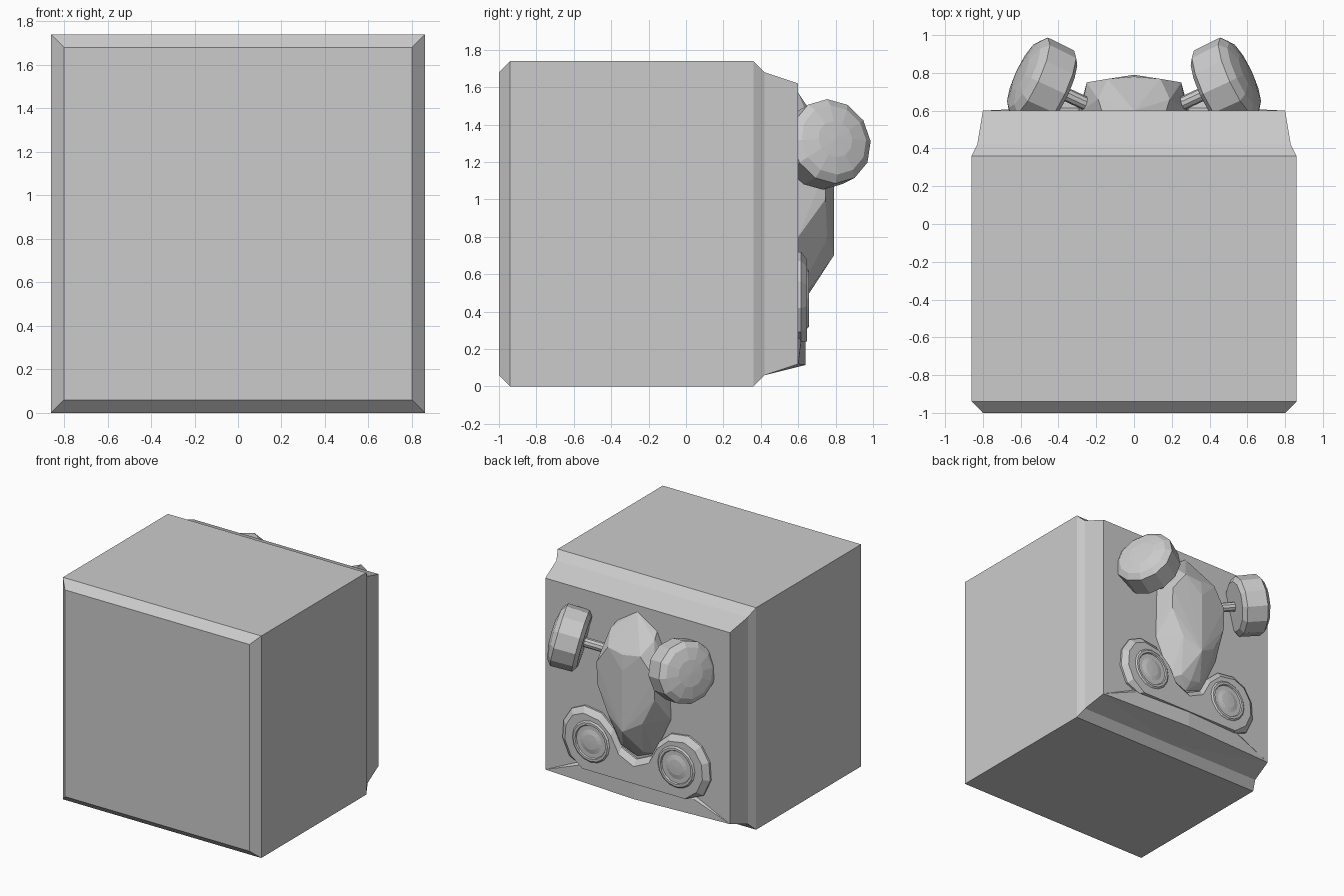
import bpy, bmesh, math
from mathutils import Vector

if "Cube" in bpy.data.objects:
    bpy.data.objects.remove(bpy.data.objects["Cube"])


def finish(name, bm):
    bmesh.ops.recalc_face_normals(bm, faces=bm.faces)
    me = bpy.data.meshes.new(name)
    bm.to_mesh(me)
    bm.free()
    ob = bpy.data.objects.new(name, me)
    bpy.context.collection.objects.link(ob)
    return ob


def loft(name, rings, cap_start=True, cap_end=True):
    """Skin a list of equally sized point rings."""
    bm = bmesh.new()
    vs = [[bm.verts.new(p) for p in r] for r in rings]
    n = len(vs[0])
    for a, b in zip(vs, vs[1:]):
        for i in range(n):
            j = (i + 1) % n
            bm.faces.new((a[i], a[j], b[j], b[i]))
    if cap_start:
        bm.faces.new(vs[0])
    if cap_end:
        bm.faces.new(vs[-1])
    return finish(name, bm)


def hull(name, points):
    """Faceted convex solid, points mirrored over x."""
    bm = bmesh.new()
    for p in {(s * x, y, z) for x, y, z in points for s in (1, -1)}:
        bm.verts.new(p)
    bmesh.ops.remove_doubles(bm, verts=bm.verts, dist=1e-4)
    res = bmesh.ops.convex_hull(bm, input=bm.verts)
    loose = {g for g in res["geom_interior"] + res["geom_unused"] if isinstance(g, bmesh.types.BMVert)}
    bmesh.ops.delete(bm, geom=list(loose), context='VERTS')
    return finish(name, bm)


def lathe(name, origin, axis, profile, sides, turn=0.0):
    """Revolve (radius, height) pairs round an axis."""
    axis = Vector(axis).normalized()
    u = axis.cross(Vector((0, 0, 1))).normalized()
    v = axis.cross(u)
    rings = []
    for r, h in profile:
        rings.append([Vector(origin) + axis * h
                      + (u * math.cos(t) + v * math.sin(t)) * r
                      for t in (2 * math.pi * i / sides + turn for i in range(sides))])
    return loft(name, rings)


# Box body: chamfered front, stepped and tapered back
def rect(y, x, z0, z1):
    return [(-x, y, z0), (x, y, z0), (x, y, z1), (-x, y, z1)]


loft("body", [rect(-1, .80, .06, 1.68), rect(-.94, .86, 0, 1.74), rect(.36, .86, 0, 1.74),
              rect(.42, .83, .06, 1.68), rect(.60, .80, .12, 1.62)])

# Slight bulge along the lower back edge
hull("lower_bulge", [(0, .64, .115), (0, .64, .24), (0, .42, .06), (.8, .60, .12),
                     (.5, .615, .24), (.45, .59, .30)])

# Central faceted ridge
hull("center_ridge", [
    (0, .60, 1.57), (.17, .60, 1.46), (.28, .60, 1.22), (.29, .60, .80), (.15, .60, .50), (0, .60, .44),
    (.19, .66, 1.42), (.14, .768, 1.32), (0, .78, 1.30), (.25, .75, 1.17), (.25, .745, 1.0),
    (.15, .755, .79), (0, .79, 1.18), (0, .79, .70), (.09, .66, .52), (0, .66, .50)])

# Two-lobed lower plate with sloped rim
half = [(0, .24), (.46, .24), (.58, .29), (.64, .42), (.63, .56), (.56, .67),
        (.45, .72), (.30, .70), (.20, .61), (.13, .48), (0, .42)]
outline = half + [(-x, z) for x, z in reversed(half[1:-1])]


def inset(x, z, d):
    cx = max(-.37, min(.37, x))
    v = Vector((x - cx, z - (.33 if abs(x) < .15 else .47)))
    v -= v.normalized() * d
    return (cx + v.x, z if z < .25 else v.y + (.33 if abs(x) < .15 else .47))


top = [inset(x, z, .045) for x, z in outline]
loft("lower_plate", [[(x, .58, z) for x, z in outline],
                     [(x, .615, z) for x, z in outline],
                     [(x, .648, z) for x, z in top]])

for s, side in ((1, "right"), (-1, "left")):
    # Raised ring with a shallow domed centre
    lathe(side + "_ring", (s * .37, .60, .47), (0, 1, 0),
          [(.165, 0), (.165, .045), (.15, .058), (.132, .058), (.122, .04),
           (.112, .044), (.06, .056), (.01, .058)], 16)
    # Tilted domed drum on a stem
    axis = Vector((s * .88, .41, .23)).normalized()
    center = Vector((s * .40, .705, 1.27))
    lathe(side + "_drum", center, axis,
          [(.19, -.012), (.228, .015), (.232, .175), (.19, .208), (.10, .228), (.01, .232)], 12)
    lathe(side + "_stem", center - axis * .24, axis, [(.036, 0), (.036, .25)], 10)
